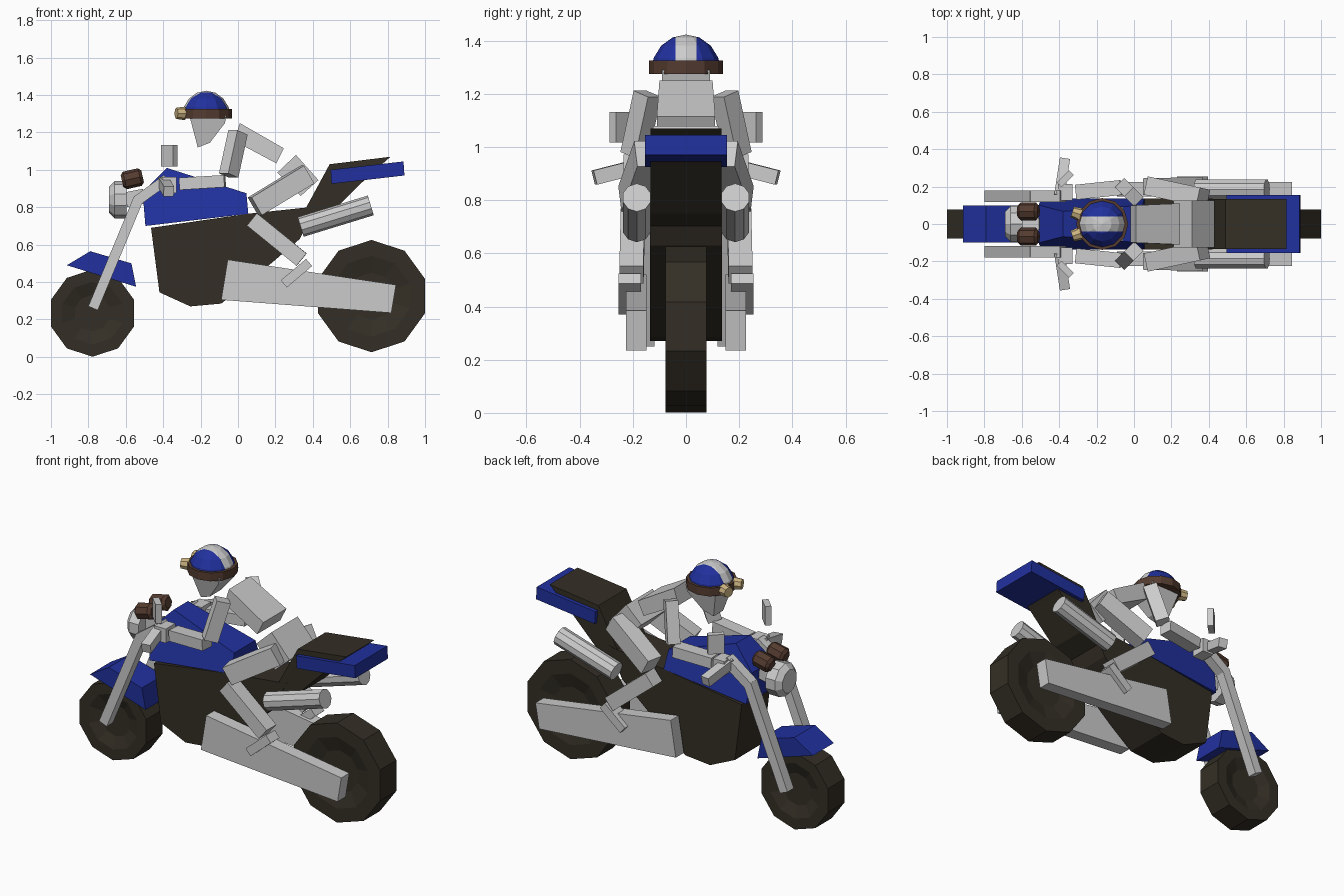
import bpy, bmesh, math
from mathutils import Vector, Matrix

if "Cube" in bpy.data.objects:
    bpy.data.objects.remove(bpy.data.objects["Cube"])


def material(name, rgb):
    m = bpy.data.materials.new(name)
    m.diffuse_color = (*rgb, 1)
    m.use_nodes = True
    m.node_tree.nodes["Principled BSDF"].inputs["Base Color"].default_value = m.diffuse_color
    return m


BLUE = material("blue", (0.015, 0.03, 0.34))
DARK = material("dark_brown", (0.034, 0.028, 0.019))
BROWN = material("leather_brown", (0.09, 0.045, 0.03))
TAN = material("tan_glass", (0.6, 0.45, 0.22))
WHITE = material("light_grey", (0.65, 0.65, 0.65))
SIDES = (("left", -1), ("right", 1))


def finish(name, bm, *mats):
    bmesh.ops.recalc_face_normals(bm, faces=bm.faces)
    me = bpy.data.meshes.new(name)
    bm.to_mesh(me)
    bm.free()
    for m in mats:
        if m:
            me.materials.append(m)
    ob = bpy.data.objects.new(name, me)
    bpy.context.collection.objects.link(ob)
    return ob


def slab(pts, y0, y1, widths=None):
    """Extrude an x-z profile from y0 to y1; widths scale y per point."""
    bm = bmesh.new()
    w = widths or [1] * len(pts)
    a, b = ([bm.verts.new((p[0], y * k, p[1])) for p, k in zip(pts, w)] for y in (y0, y1))
    bm.faces.new(a)
    bm.faces.new(b[::-1])
    n = len(pts)
    for i in range(n):
        j = (i + 1) % n
        bm.faces.new((a[i], b[i], b[j], a[j]))
    bmesh.ops.recalc_face_normals(bm, faces=bm.faces)
    return bm


def along(a, b):
    a, b = Vector(a), Vector(b)
    return Matrix.Translation((a + b) / 2) @ (b - a).to_track_quat('Z', 'Y').to_matrix().to_4x4(), (b - a).length


def beam(name, a, b, wide, thick, mat=None):
    """Box from a to b."""
    m, length = along(a, b)
    bm = bmesh.new()
    bmesh.ops.create_cube(bm, size=1, matrix=m @ Matrix.Diagonal((wide, thick, length, 1)))
    return finish(name, bm, mat)


def rod(name, a, b, r1, r2, sides, mat=None, bevel=0):
    """Round bar from a to b."""
    m, length = along(a, b)
    bm = bmesh.new()
    bmesh.ops.create_cone(bm, cap_ends=True, segments=sides, radius1=r1, radius2=r2, depth=length, matrix=m)
    if bevel:
        caps = {e for f in bm.faces if len(f.verts) == sides for e in f.edges}
        bmesh.ops.bevel(bm, geom=list(caps), offset=bevel, segments=1, affect='EDGES')
    return finish(name, bm, mat)


def pair(func, name, a, b, *args):
    for side, s in SIDES:
        func(f"{name}_{side}", (a[0], a[1] * s, a[2]), (b[0], b[1] * s, b[2]), *args)


# wheels: ten-sided with dished sides
for name, x, z, r in (("front_wheel", -0.778, 0.234, 0.233), ("rear_wheel", 0.714, 0.325, 0.30)):
    ring = [(x + r * math.sin(i * math.pi / 5), z + r * math.cos(i * math.pi / 5)) for i in range(10)]
    bm = slab(ring, -0.078, 0.078)
    for grow, depth in ((0.28 * r, 0), (0.3 * r, -0.025)):
        caps = [f for f in bm.faces if len(f.verts) == 10]
        bmesh.ops.inset_individual(bm, faces=caps, thickness=grow, depth=depth)
    finish(name, bm, DARK)

# engine body, tail strut with seat, tank, fender, tail panel
finish("engine_body", slab([(-0.465, 0.69), (-0.42, 0.345), (-0.255, 0.27), (-0.09, 0.285), (0.06, 0.4),
                            (0.33, 0.63), (0.42, 0.81), (0.38, 0.80), (0.05, 0.765)], -0.135, 0.135), DARK)
finish("seat", slab([(0.36, 0.79), (0.49, 1.03), (0.815, 1.07), (0.77, 1.03), (0.66, 0.93), (0.48, 0.75), (0.36, 0.70)],
                    -0.133, 0.133), DARK)
finish("fuel_tank", slab([(-0.51, 0.88), (-0.38, 1.01), (0.045, 0.875), (0.055, 0.765), (-0.495, 0.70)],
                         -0.135, 0.135, [0.75, 0.5, 0.75, 1, 1]), BLUE)
finish("front_fender", slab([(-0.915, 0.49), (-0.79, 0.565), (-0.57, 0.50), (-0.545, 0.375)], -0.1, 0.1), BLUE)
finish("tail_panel", slab([(0.495, 1.0), (0.885, 1.045), (0.89, 0.97), (0.50, 0.925)], -0.155, 0.155), BLUE)

# swing arms
for side, s in SIDES:
    finish(f"swing_arm_{side}", slab([(-0.055, 0.52), (0.845, 0.385), (0.82, 0.235), (-0.09, 0.305)],
                                     0.148 * s, 0.225 * s))

# fork legs bend back to the bars
pair(beam, "fork_leg", (-0.775, 0.148, 0.26), (-0.53, 0.148, 0.85), 0.06, 0.055)
pair(beam, "fork_top", (-0.54, 0.148, 0.835), (-0.38, 0.148, 0.95), 0.06, 0.055)
pair(beam, "handlebar", (-0.40, 0.15, 0.935), (-0.37, 0.345, 0.885), 0.055, 0.055)

# mirrors
pair(beam, "mirror", (-0.40, 0.21, 1.075), (-0.335, 0.275, 1.075), 0.035, 0.115)

# headlight and gauges
rod("headlight_shell", (-0.66, 0, 0.84), (-0.595, 0, 0.84), 0.1, 0.1, 10)
rod("headlight_glass", (-0.69, 0, 0.84), (-0.66, 0, 0.84), 0.07, 0.1, 10)
beam("headlight_bracket", (-0.60, 0, 0.84), (-0.50, 0, 0.86), 0.06, 0.08)
pair(rod, "gauge", (-0.62, 0.068, 0.94), (-0.51, 0.068, 0.965), 0.048, 0.048, 8, BROWN, 0.015)

# exhausts
pair(rod, "exhaust", (0.335, 0.185, 0.695), (0.71, 0.185, 0.81), 0.055, 0.055, 10)

# rider torso
finish("chest", slab([(0.01, 1.25), (0.245, 1.115), (0.205, 1.035), (-0.02, 1.155)], -0.1, 0.1,
                     [1, 1.1, 1.1, 1]))
finish("hips", slab([(0.31, 1.08), (0.43, 0.945), (0.335, 0.86), (0.21, 0.985)], -0.125, 0.125))

# rider arms
pair(beam, "upper_arm", (0.0, 0.145, 1.20), (-0.05, 0.195, 0.97), 0.07, 0.08)
pair(beam, "forearm", (-0.07, 0.195, 0.94), (-0.31, 0.17, 0.925), 0.08, 0.065)
pair(beam, "hand", (-0.33, 0.17, 0.92), (-0.405, 0.17, 0.92), 0.09, 0.085)

# rider legs
pair(beam, "thigh", (0.37, 0.14, 0.975), (0.09, 0.20, 0.805), 0.10, 0.11)
pair(beam, "shin", (0.075, 0.20, 0.735), (0.34, 0.205, 0.52), 0.09, 0.085)
pair(beam, "foot", (0.38, 0.212, 0.505), (0.245, 0.212, 0.39), 0.085, 0.05)

# head: wedge-shaped face
finish("face", slab([(-0.26, 1.29), (-0.06, 1.29), (-0.07, 1.25), (-0.15, 1.145), (-0.215, 1.12)],
                    -0.09, 0.09, [1, 1, 1, 0.6, 0.5]))

# helmet: striped dome
bm = bmesh.new()
bmesh.ops.create_uvsphere(bm, u_segments=12, v_segments=8, radius=1,
                          matrix=Matrix.Translation((-0.17, 0, 1.28)) @ Matrix.Diagonal((0.13, 0.132, 0.143, 1)))
for co, no in (((0, 0, 1.275), (0, 0, -1)), ((0, 0.04, 0), (0, 1, 0)), ((0, -0.04, 0), (0, 1, 0))):
    bmesh.ops.bisect_plane(bm, geom=bm.verts[:] + bm.edges[:] + bm.faces[:], plane_co=co, plane_no=no,
                           clear_outer=no[2] < 0)
for f in bm.faces:
    f.material_index = int(abs(f.calc_center_median().y) < 0.04)
finish("helmet", bm, BLUE, WHITE)

# goggle band and lenses
rod("goggle_band", (-0.17, 0, 1.275), (-0.17, 0, 1.325), 0.139, 0.139, 12, BROWN)
pair(rod, "goggle_lens", (-0.285, 0.05, 1.302), (-0.33, 0.065, 1.302), 0.036, 0.03, 8, TAN)
